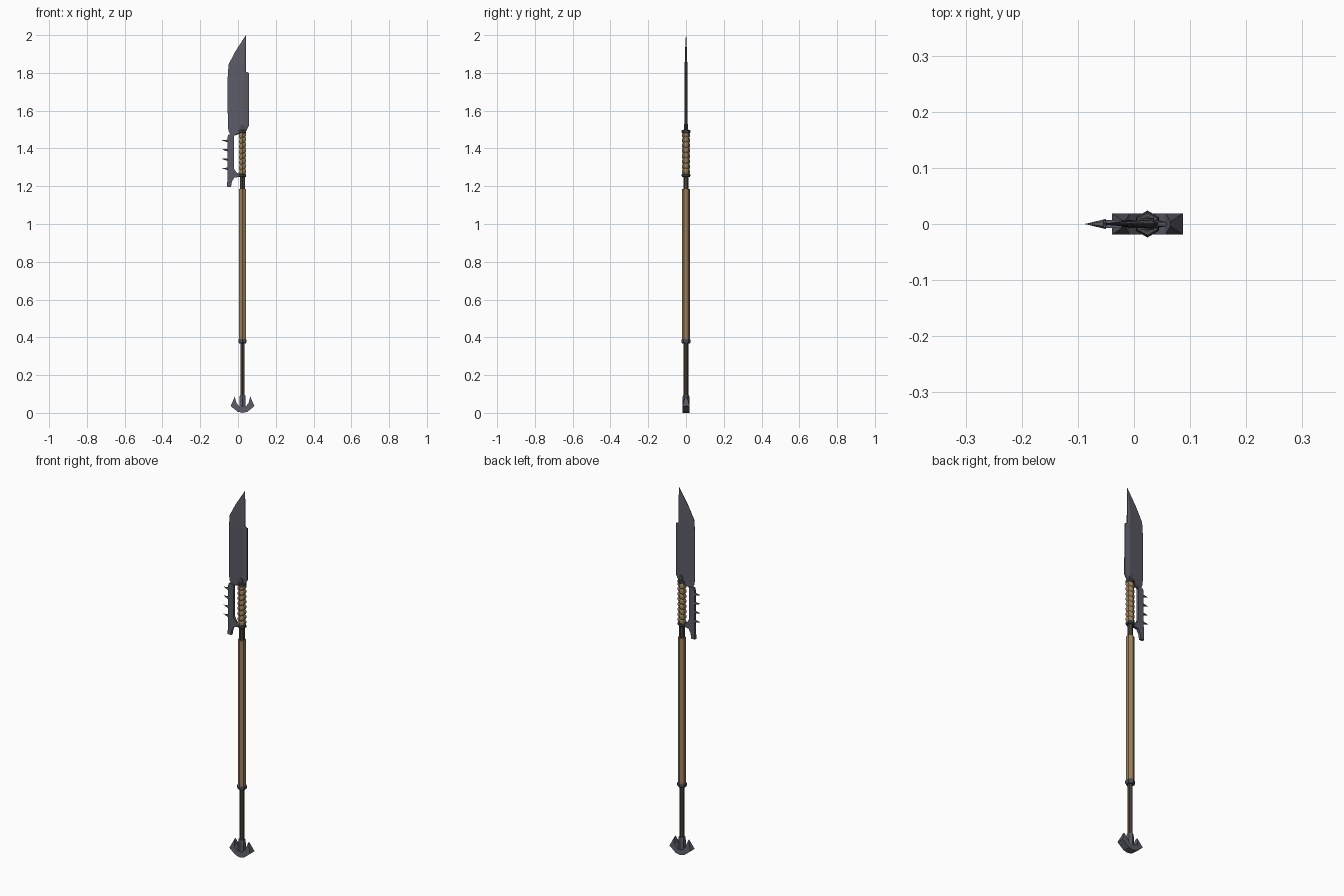
import bpy, bmesh, math
from mathutils import Matrix

if "Cube" in bpy.data.objects:
    bpy.data.objects.remove(bpy.data.objects["Cube"])

CX = 0.024  # shaft axis


def mat(name, c):
    m = bpy.data.materials.new(name)
    m.diffuse_color = (*c, 1)
    m.use_nodes = True
    m.node_tree.nodes["Principled BSDF"].inputs["Base Color"].default_value = m.diffuse_color
    return m


STEEL = mat("dark steel", (0.105, 0.105, 0.135))
WOOD = mat("tan wood", (0.33, 0.22, 0.105))
WRAP = mat("tan wrap", (0.33, 0.225, 0.11))
ROD = mat("dark brown rod", (0.065, 0.052, 0.038))
IRON = mat("dark iron", (0.07, 0.07, 0.085))


def finish(name, bm, m):
    bmesh.ops.recalc_face_normals(bm, faces=bm.faces)
    me = bpy.data.meshes.new(name)
    bm.to_mesh(me)
    bm.free()
    me.materials.append(m)
    ob = bpy.data.objects.new(name, me)
    bpy.context.collection.objects.link(ob)
    return ob


def loft(name, rings, m):
    """Skin a list of closed rings and cap both ends."""
    bm = bmesh.new()
    rows = [[bm.verts.new(p) for p in r] for r in rings]
    n = len(rows[0])
    for a, b in zip(rows, rows[1:]):
        for i in range(n):
            j = (i + 1) % n
            bm.faces.new((a[i], a[j], b[j], b[i]))
    bm.faces.new(rows[0])
    bm.faces.new(rows[-1])
    return finish(name, bm, m)


def lathe(name, prof, m, tilt=0.0, n=6):
    """Six-sided turned part from (radius, z) pairs, corners facing +-y."""
    rings = []
    for k, (r, z) in enumerate(prof):
        t = tilt if 0 < k < len(prof) - 1 else 0
        ring = []
        for i in range(n):
            a = math.pi / 2 + 2 * math.pi * i / n
            x, y = r * math.cos(a), r * math.sin(a)
            ring.append((CX + x, y, z + t * x))
        rings.append(ring)
    return loft(name, rings, m)


def plate(name, pts, half, m):
    """Extrude an x-z outline; half(z) gives the half thickness in y."""
    return loft(name, [[(x, s * half(z), z) for x, z in pts] for s in (-1, 1)], m)


# Shaft
lathe("lower_rod", [(0.012, 0.06), (0.012, 0.39)], ROD)
lathe("main_shaft", [(0.0205, 0.385), (0.0205, 1.185)], WOOD)
lathe("upper_rod", [(0.014, 1.17), (0.014, 1.5)], ROD)
lathe("lower_collar", [(0.021, 0.368), (0.024, 0.374), (0.024, 0.387), (0.021, 0.392)], IRON)
for nm, z in (("grip_bottom_collar", 1.25), ("grip_top_collar", 1.482)):
    lathe(nm, [(0.02, z), (0.0225, z + 0.003), (0.0225, z + 0.012), (0.02, z + 0.015)], IRON)

# Grip of slanted wraps
N, Z0, Z1 = 8, 1.262, 1.485
step = (Z1 - Z0) / N
prof = [(0.017, Z0)]
for i in range(N):
    z = Z0 + i * step
    prof += [(0.0215, z + 0.25 * step), (0.0215, z + 0.7 * step), (0.017, z + 0.97 * step)]
lathe("grip_wrap", prof, WRAP, tilt=0.3)

# Blade: (z, cutting edge x, ridge x, back x, half thickness)
rows = [
    (1.465, -0.034, -0.03, -0.026, 0.004),
    (1.490, -0.050, 0.024, 0.042, 0.009),
    (1.520, -0.054, 0.032, 0.058, 0.009),
    (1.770, -0.055, 0.032, 0.058, 0.008),
    (1.800, -0.053, 0.032, 0.058, 0.008),
    (1.806, -0.0525, 0.032, 0.043, 0.008),
    (1.845, -0.050, 0.031, 0.043, 0.007),
    (1.915, -0.013, 0.032, 0.043, 0.005),
    (1.960, 0.016, 0.036, 0.043, 0.003),
    (2.000, 0.0415, 0.0425, 0.0435, 0.0006),
]
rings = []
for z, xl, xm, xr, t in rows:
    rings.append([(xl, -0.001, z), (xm, -t, z), (xr, -0.4 * t, z),
                  (xr, 0.4 * t, z), (xm, t, z), (xl, 0.001, z)])
loft("blade", rings, STEEL)
plate("blade_tang", [(0.012, 1.48), (0.036, 1.48), (0.036, 1.515), (0.024, 1.53), (0.012, 1.515)],
      lambda z: 0.011, IRON)

# Hand guard with a bridge to the grip
plate("hand_guard", [(-0.058, 1.195), (-0.037, 1.195), (-0.032, 1.225), (-0.020, 1.245),
                     (0.012, 1.25), (0.012, 1.266), (-0.008, 1.272), (-0.022, 1.295),
                     (-0.022, 1.475), (-0.050, 1.475), (-0.055, 1.46), (-0.055, 1.27)],
      lambda z: 0.007, STEEL)

# Guard spikes
for i, z in enumerate((1.294, 1.343, 1.393, 1.442)):
    bm = bmesh.new()
    bmesh.ops.create_cone(bm, segments=6, radius1=0.009, radius2=0.0, depth=0.038,
                          cap_ends=True, matrix=Matrix.Translation((-0.069, 0, z - 0.003))
                          @ Matrix.Rotation(-math.pi / 2, 4, 'Y'))
    for v in bm.verts:
        if v.co.x < -0.08:
            v.co.z += 0.005
    finish(f"guard_spike_{i + 1}", bm, STEEL)

# Foot: socket and a two-pronged anchor, mirrored about the shaft
lathe("foot_socket", [(0.019, 0.008), (0.019, 0.075), (0.016, 0.095)], STEEL)
half = [(0.026, 0.006), (0.063, 0.036), (0.041, 0.086), (0.032, 0.052), (0.014, 0.03)]
outline = [(CX, 0.0)] + [(CX + x, z) for x, z in half] + [(CX - x, z) for x, z in reversed(half)]
plate("foot_anchor", outline, lambda z: 0.004 if z > 0.07 else 0.019, STEEL)
